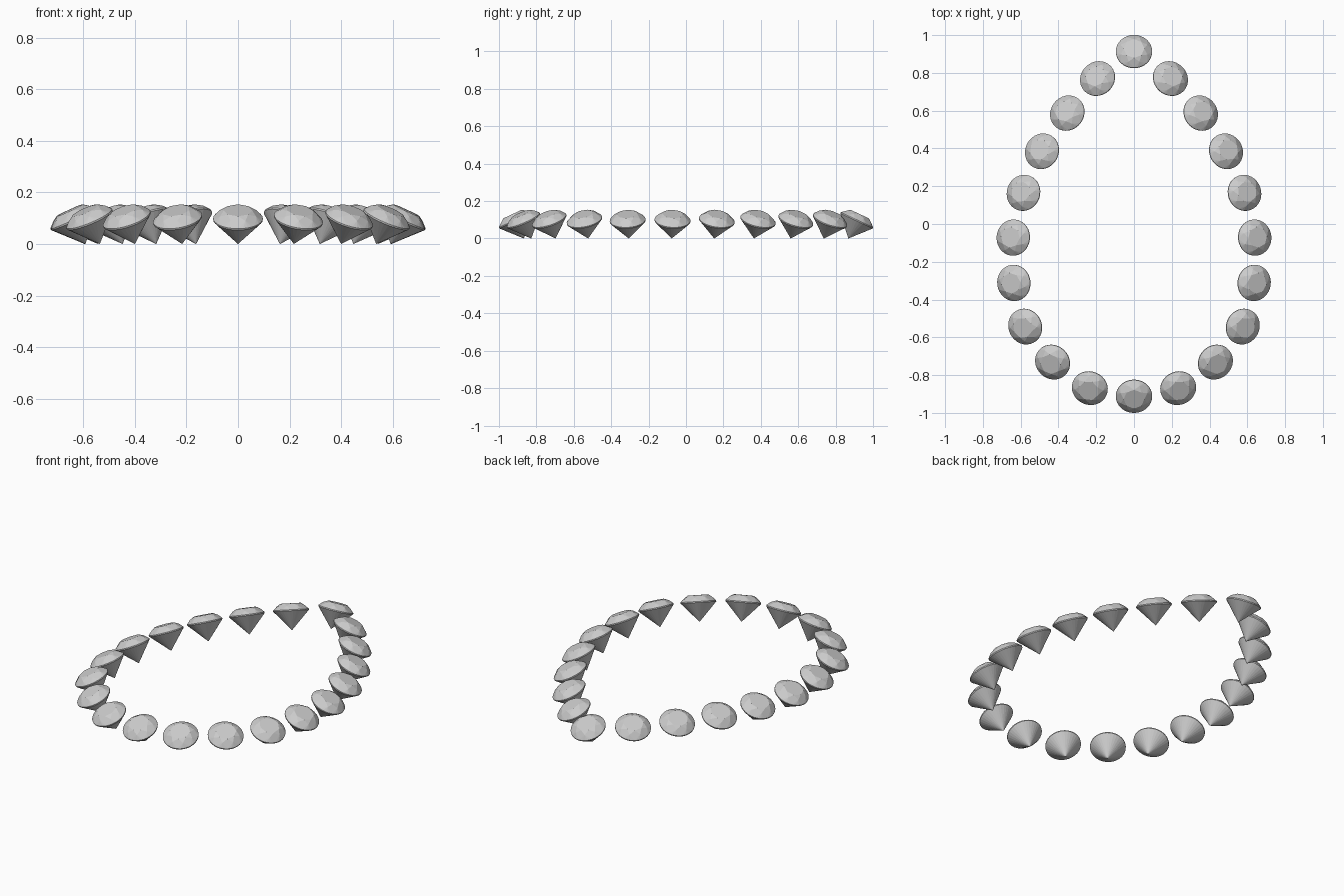
import bpy, bmesh, math
from mathutils import Matrix, Vector

if "Cube" in bpy.data.objects:
    bpy.data.objects.remove(bpy.data.objects["Cube"])

R, CROWN, DEPTH, TABLE = 0.096, 0.037, 0.107, 0.055
TILT = math.radians(25)
CENTRE_Z = 0.097


def ring(radius, z, count, offset=0.0):
    return [(radius * math.cos(offset + math.tau * i / count),
             radius * math.sin(offset + math.tau * i / count), z) for i in range(count)]


def brilliant_mesh():
    # round brilliant: table, kite/star ring, thin girdle, pointed pavilion
    bm = bmesh.new()
    pts = ring(TABLE, CROWN, 8)
    pts += ring(0.076, 0.0243, 8, math.pi / 8)
    pts += ring(R, 0.003, 32) + ring(R, -0.003, 32)
    pts.append((0, 0, -DEPTH))
    for p in pts:
        bm.verts.new(p)
    bmesh.ops.convex_hull(bm, input=bm.verts)
    bmesh.ops.dissolve_limit(bm, angle_limit=math.radians(1),
                             verts=bm.verts, edges=bm.edges)
    bmesh.ops.recalc_face_normals(bm, faces=bm.faces)
    mesh = bpy.data.meshes.new("gem")
    bm.to_mesh(mesh)
    bm.free()
    return mesh


# right half of the pear outline, back tip to front, then mirrored
half = [(0, 0.913), (0.193, 0.77), (0.353, 0.587), (0.487, 0.385), (0.585, 0.165),
        (0.639, -0.072), (0.636, -0.312), (0.576, -0.543), (0.431, -0.731),
        (0.234, -0.869), (0, -0.912)]
outline = half + [(-x, y) for x, y in reversed(half[1:-1])]

# gems lean outward along the outline normal
mesh = brilliant_mesh()
n = len(outline)
for i, (x, y) in enumerate(outline):
    before, after = Vector(outline[i - 1]), Vector(outline[(i + 1) % n])
    t = after - before
    heading = math.atan2(t.x, -t.y)
    gem = bpy.data.objects.new(f"gem_{i + 1:02d}", mesh)
    gem.matrix_world = (Matrix.Translation((x, y, CENTRE_Z))
                        @ Matrix.Rotation(heading, 4, 'Z')
                        @ Matrix.Rotation(TILT, 4, 'Y'))
    bpy.context.collection.objects.link(gem)
